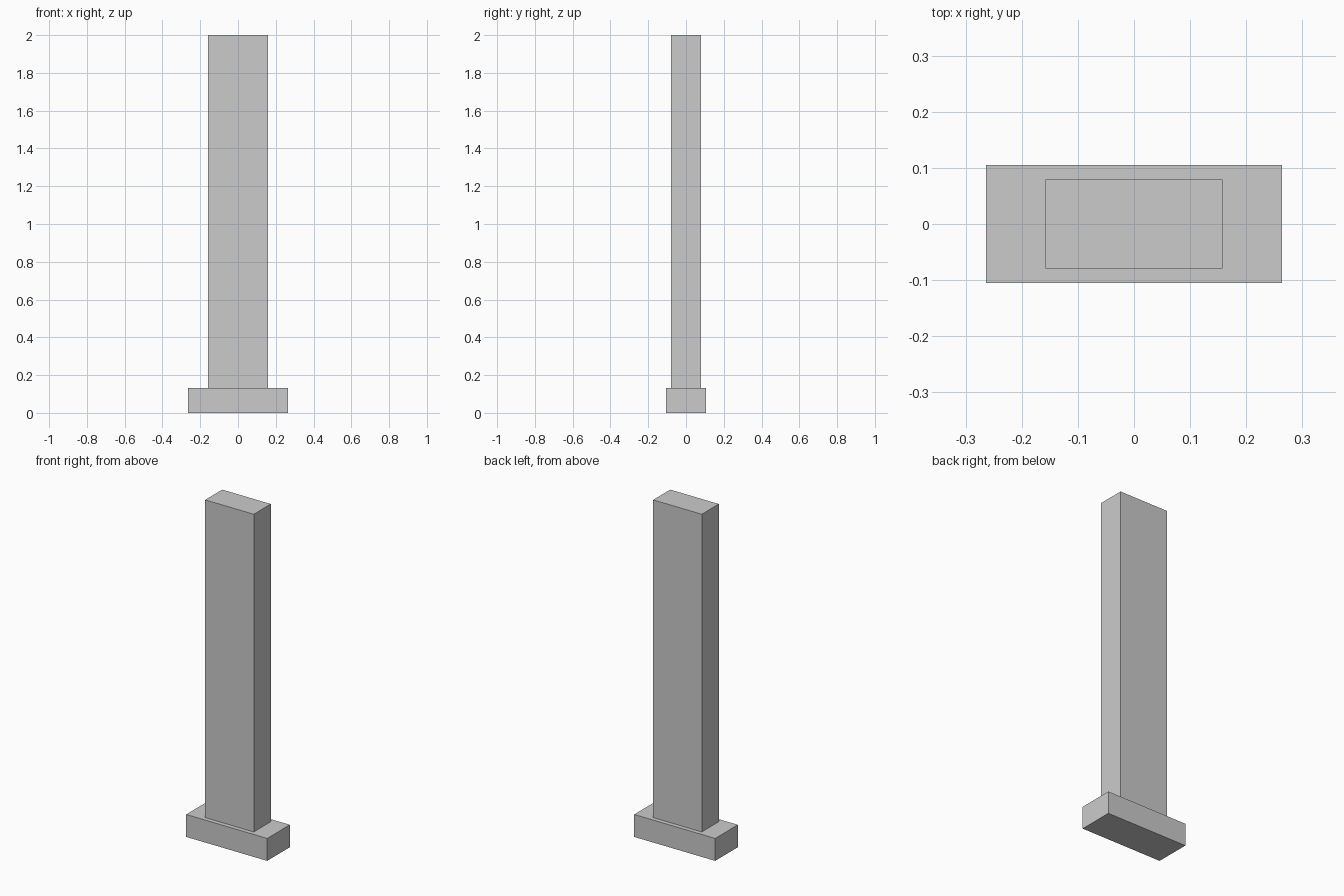
import bpy

if "Cube" in bpy.data.objects:
    bpy.data.objects.remove(bpy.data.objects["Cube"])


def box(name, sx, sy, z0, z1):
    bpy.ops.mesh.primitive_cube_add(size=1, location=(0, 0, (z0 + z1) / 2))
    ob = bpy.context.object
    ob.name = name
    ob.scale = (sx, sy, z1 - z0)
    bpy.ops.object.transform_apply(location=False, rotation=False, scale=True)
    return ob


# Low plinth
box("base", 0.527, 0.21, 0.0, 0.132)

# Tall rectangular slab standing on the plinth
box("pillar", 0.316, 0.158, 0.132, 2.0)
